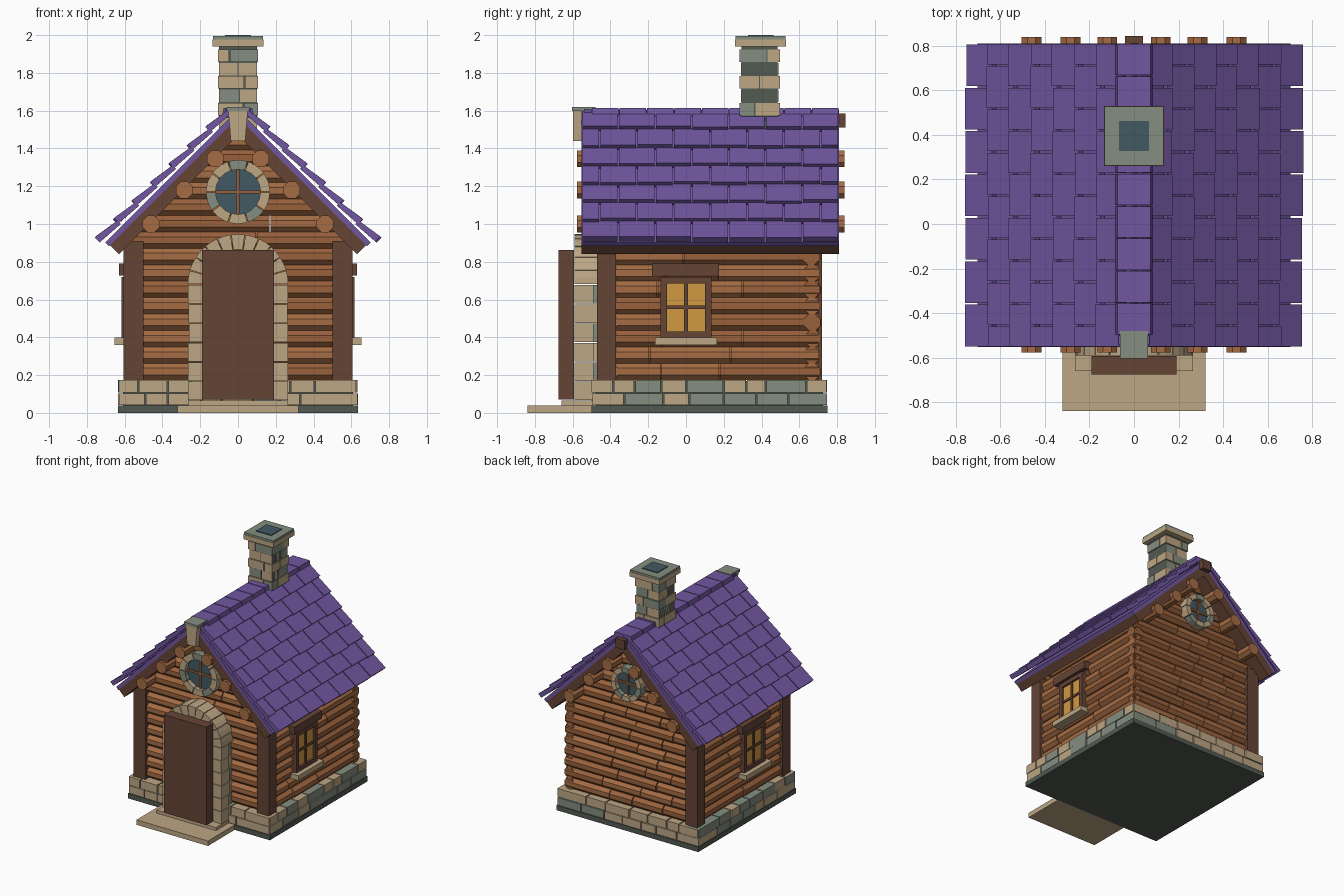
import bpy, bmesh, math, random

if "Cube" in bpy.data.objects:
    bpy.data.objects.remove(bpy.data.objects["Cube"])
random.seed(7)

PALETTE = [
    ("purple_shingle", (0.165, 0.095, 0.35)),
    ("dark_wood", (0.13, 0.058, 0.036)),
    ("log_wood", (0.32, 0.12, 0.045)),
    ("pale_log_wood", (0.38, 0.15, 0.058)),
    ("tan_stone", (0.51, 0.385, 0.235)),
    ("grey_stone", (0.235, 0.27, 0.215)),
    ("slate_glass", (0.055, 0.10, 0.125)),
    ("amber_glass", (0.64, 0.32, 0.055)),
    ("dark_base", (0.085, 0.10, 0.085)),
]
MATS = []
for name, col in PALETTE:
    m = bpy.data.materials.new(name)
    m.diffuse_color = (*col, 1)
    m.use_nodes = True
    m.node_tree.nodes["Principled BSDF"].inputs["Base Color"].default_value = m.diffuse_color
    MATS.append(m)
PURPLE, WOOD, LOG, PALE, TAN, GREY, SLATE, AMBER, BASE = range(9)


def prism(bm, pts, y0, y1, mat):
    """Extrude an (x, z) outline from y0 to y1."""
    a = [bm.verts.new((x, y0, z)) for x, z in pts]
    b = [bm.verts.new((x, y1, z)) for x, z in pts]
    n = len(pts)
    faces = [bm.faces.new(a), bm.faces.new(b[::-1])]
    for i in range(n):
        j = (i + 1) % n
        faces.append(bm.faces.new((a[j], a[i], b[i], b[j])))
    for f in faces:
        f.material_index = mat
    return a + b


def box(bm, x0, x1, y0, y1, z0, z1, mat):
    return prism(bm, [(x0, z0), (x1, z0), (x1, z1), (x0, z1)], y0, y1, mat)


def log(bm, axis, a, b, across, z, mat, r=0.047):
    """Octagonal log from a to b along the x or y axis."""
    pts = [(r * math.cos(math.pi * (i + .5) / 4), r * math.sin(math.pi * (i + .5) / 4)) for i in range(8)]
    for v in prism(bm, pts, a, b, mat):
        x, y, h = v.co
        v.co = (across + x, y, z + h) if axis == "y" else (y, across + x, z + h)


def ring(bm, cz, r0, r1, a0, a1, n, y0, y1, colours):
    """Wedge stones around an arc."""
    for i in range(n):
        s = a0 + (a1 - a0) * (i + .03) / n
        e = a0 + (a1 - a0) * (i + .97) / n
        arc = [s, (s + e) / 2, e]
        pts = [(r1 * math.cos(t), cz + r1 * math.sin(t)) for t in arc]
        pts += [(r0 * math.cos(t), cz + r0 * math.sin(t)) for t in arc[::-1]]
        prism(bm, pts, y0, y1, colours[i % len(colours)])


def disc(bm, cz, r, y0, y1, mat):
    prism(bm, [(r * math.cos(i * math.pi / 12), cz + r * math.sin(i * math.pi / 12)) for i in range(24)], y0, y1, mat)


def splits(a, b, lo, hi):
    """Cut a length into random pieces."""
    cuts = [a]
    while b - cuts[-1] > hi + lo:
        cuts.append(cuts[-1] + random.uniform(lo, hi))
    return list(zip(cuts, cuts[1:] + [b]))


def finish(bm, name):
    bmesh.ops.recalc_face_normals(bm, faces=bm.faces)
    me = bpy.data.meshes.new(name)
    used = sorted({f.material_index for f in bm.faces})
    for f in bm.faces:
        f.material_index = used.index(f.material_index)
    bm.to_mesh(me)
    bm.free()
    for i in used:
        me.materials.append(MATS[i])
    ob = bpy.data.objects.new(name, me)
    bpy.context.collection.objects.link(ob)


# Foundation slab, step and threshold
bm = bmesh.new()
box(bm, -.635, .635, -.5, .75, 0, .04, BASE)
box(bm, -.61, .61, -.48, .725, .04, .17, BASE)
finish(bm, "foundation_slab")
bm = bmesh.new()
box(bm, -.32, .32, -.84, -.5, 0, .04, TAN)
box(bm, -.265, .265, -.66, -.49, .04, .065, TAN)
finish(bm, "door_step")

# Two courses of foundation stones around the house
bm = bmesh.new()
for z0, z1 in ((.042, .103), (.108, .175)):
    for side in (-1, 1):
        for a, b in splits(-.63, .63, .1, .22):
            o = random.uniform(0, .008)
            y = -.5 + o if side < 0 else .748 - o
            box(bm, a + .004, b - .004, min(y, y - side * .1), max(y, y - side * .1), z0, z1, random.choice((TAN, TAN, GREY)))
        for a, b in splits(-.495, .745, .1, .22):
            x = side * (.635 - random.uniform(0, .008))
            box(bm, min(x, x - side * .1), max(x, x - side * .1), a + .004, b - .004, z0, z1, random.choice((TAN, GREY)))
finish(bm, "foundation_stones")

# Log walls and stepped gables
H = .087
bm = bmesh.new()
for i in range(15):
    z = .175 + H * (i + .5)
    w = min(.59, 1.53 - z)
    for y, lo, hi in ((-.407, .35, .7), (.667, .2, .4)):
        for a, b in splits(-w, w, lo, hi):
            log(bm, "x", a + .003, b - .003, y + random.uniform(-.005, .005), z, random.choice((LOG, LOG, PALE)))
    if i < 8:
        for s in (-1, 1):
            for a, b in splits(-.45, .705, .25, .55):
                log(bm, "y", a + .003, b - .003, s * (.547 + random.uniform(-.005, .005)), z, random.choice((LOG, LOG, PALE)))
finish(bm, "log_walls")

# Corner posts
bm = bmesh.new()
for s in (-1, 1):
    box(bm, min(s * .5, s * .605), max(s * .5, s * .605), -.47, -.37, .175, .91, WOOD)
box(bm, -.605, -.5, .62, .72, .175, .91, WOOD)
finish(bm, "corner_posts")

# Purlin ends beneath the roof
bm = bmesh.new()
for s in (-1, 1):
    for x, z in ((.46, 1.0), (.285, 1.18), (.12, 1.345)):
        log(bm, "y", -.577, .84, s * x, z, PALE, .048)
finish(bm, "purlins")


# Roof: u runs out of the slope, w runs up it
def slope(bm, s, uw, y0, y1, mat):
    prism(bm, [(s * (u - w) / 2, (u + w) / 2) for u, w in uw], y0, y1, mat)


deck, under, tiles = bmesh.new(), bmesh.new(), bmesh.new()
Y0, Y1, TILE = -.553, .81, .1947
for s in (-1, 1):
    slope(deck, s, [(1.47, .21), (1.565, .21), (1.565, 1.565), (1.47, 1.47)], Y0, Y1, WOOD)
    slope(under, s, [(1.565, .2), (1.605, .2), (1.605, 1.605), (1.565, 1.565)], Y0, Y1, PURPLE)
    for k in range(7):
        w = .175 + .195 * k
        off = TILE / 2 if k % 2 else 0
        for j in range(8):
            a, b = max(Y0, Y0 + j * TILE - off), min(Y1, Y0 + (j + 1) * TILE - off)
            if b - a < .02:
                continue
            d = random.uniform(-.008, .008)
            slope(tiles, s, [(1.635, w + d), (1.688, w + d), (1.657, w + .205), (1.62, w + .205)],
                  a + .004, b - .004, PURPLE)
finish(deck, "roof_deck")
finish(under, "roof_underlay")
finish(tiles, "roof_shingles")

# Ridge caps, rear ridge beam and front keystone
bm = bmesh.new()
for i in range(9):
    a = -.5 + i * .1456
    prism(bm, [(-.085, 1.57), (.085, 1.57), (.075, 1.615), (-.075, 1.615)], a + .003, a + .1426, PURPLE)
box(bm, -.07, .07, -.54, -.5, 1.56, 1.61, PURPLE)
finish(bm, "ridge_caps")
bm = bmesh.new()
box(bm, -.04, .04, .7, .845, 1.51, 1.585, WOOD)
finish(bm, "ridge_beam")
bm = bmesh.new()
prism(bm, [(-.038, 1.44), (.038, 1.44), (.052, 1.6), (-.052, 1.6)], -.597, -.55, TAN)
box(bm, -.062, .062, -.603, -.48, 1.598, 1.62, GREY)
finish(bm, "gable_keystone")

# Chimney with stone courses, cap and flue
bm = bmesh.new()
box(bm, -.1, .1, .295, .485, 1.45, 1.95, BASE)
for k, main in enumerate((TAN, TAN, GREY, TAN, TAN, GREY)):
    z = 1.505 + .0705 * k
    g = .11 if k % 2 else .103
    mx = random.uniform(-.045, .045)
    for x0, x1 in ((-g, mx), (mx, g)):
        my = .39 + random.uniform(-.045, .045)
        for y0, y1 in ((.39 - g, my), (my, .39 + g)):
            c = main if random.random() < .8 else TAN + GREY - main
            box(bm, x0 + .003, x1 - .003, y0 + .003, y1 - .003, z, z + .066, c)
finish(bm, "chimney_stack")
bm = bmesh.new()
box(bm, -.135, .135, .26, .53, 1.94, 1.978, TAN)
box(bm, -.132, .132, .263, .527, 1.978, 1.994, GREY)
box(bm, -.068, .068, .328, .462, 1.99, 2.0, SLATE)
finish(bm, "chimney_cap")

# Door and stone arch
bm = bmesh.new()
box(bm, -.19, .19, -.675, -.592, .07, .862, WOOD)
finish(bm, "door")
bm = bmesh.new()
ring(bm, .68, .185, .266, 0, math.pi, 11, -.59, -.44, (TAN,))
for s in (-1, 1):
    for k in range(6):
        z = .065 + k * .1025
        w = .266 - random.uniform(0, .006)
        box(bm, min(s * .185, s * w), max(s * .185, s * w), -.59, -.49, z + .002, z + .1, TAN)
        box(bm, min(s * .19, s * .255), max(s * .19, s * .255), -.49, -.44, z + .002, z + .1, (TAN, GREY)[k % 2])
finish(bm, "door_arch")

# Round gable windows, front and back
for name, cz, r, yw, s in (("front", 1.17, .17, -.45, -1), ("back", 1.19, .135, .71, 1)):
    bm = bmesh.new()
    lay = lambda d0, d1: sorted((yw + s * d0, yw + s * d1))
    ring(bm, cz, r * .7, r, 0, 2 * math.pi, 10, *lay(-.03, .06), (TAN, TAN, GREY))
    disc(bm, cz, r * .72, *lay(-.03, .025), SLATE)
    box(bm, -.008, .008, *lay(.02, .035), cz - r * .71, cz + r * .71, LOG)
    box(bm, -r * .71, r * .71, *lay(.02, .034), cz - .008, cz + .008, LOG)
    finish(bm, name + "_round_window")

# Side windows with lintel, sill and cross bars
for name, s in (("left", -1), ("right", 1)):
    bm = bmesh.new()

    def part(d, y0, y1, z0, z1, mat):
        box(bm, min(s * .55, s * d), max(s * .55, s * d), y0, y1, z0, z1, mat)
    for y in (-.135, .1):
        part(.617, y, y + .035, .39, .72, WOOD)
    part(.617, -.1, .1, .685, .72, WOOD)
    part(.617, -.1, .1, .39, .43, WOOD)
    part(.6, -.1, .1, .43, .685, AMBER)
    part(.61, -.01, .01, .43, .685, WOOD)
    part(.609, -.1, .1, .55, .568, WOOD)
    part(.63, -.18, .175, .728, .79, WOOD)
    part(.655, -.165, .165, .36, .398, TAN)
    finish(bm, name + "_window")
